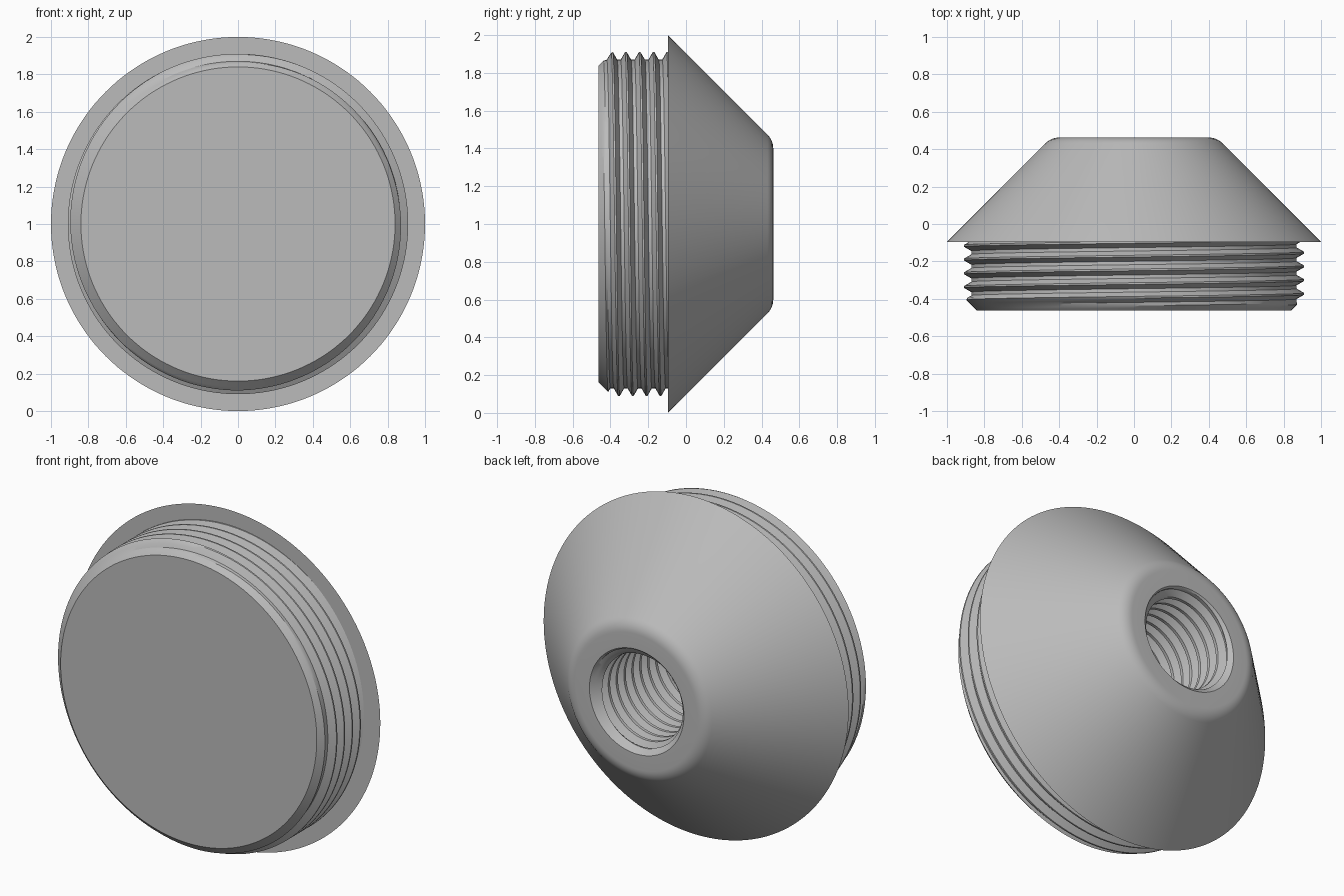
import bpy, bmesh, math

SEGMENTS = 144
PITCH = 0.0733
FRONT, FLANGE, BACK, FLOOR = -0.462, -0.095, 0.462, -0.28

if "Cube" in bpy.data.objects:
    bpy.data.objects.remove(bpy.data.objects["Cube"])

metal = bpy.data.materials.new("plain grey")
metal.use_nodes = True
grey = (0.5, 0.5, 0.5, 1)
metal.diffuse_color = grey
metal.node_tree.nodes["Principled BSDF"].inputs["Base Color"].default_value = grey


def sweep(name, rows):
    """Skin rows round the y axis; each row maps an angle to (radius, y)."""
    bm = bmesh.new()
    grid = []
    for row in rows:
        line = []
        for j in range(SEGMENTS + 1):
            a = math.tau * j / SEGMENTS
            r, y = row(a)
            line.append(bm.verts.new((r * math.sin(a), y, 1 + r * math.cos(a))))
        grid.append(line)
    for low, high in zip(grid, grid[1:]):
        for j in range(SEGMENTS):
            bm.faces.new((low[j], low[j + 1], high[j + 1], high[j]))
    bmesh.ops.remove_doubles(bm, verts=bm.verts, dist=0.0001)
    bmesh.ops.dissolve_degenerate(bm, edges=bm.edges, dist=0.0001)
    mesh = bpy.data.meshes.new(name)
    bm.to_mesh(mesh)
    bm.free()
    mesh.materials.append(metal)
    obj = bpy.data.objects.new(name, mesh)
    bpy.context.collection.objects.link(obj)
    bpy.ops.object.select_all(action='DESELECT')
    obj.select_set(True)
    bpy.context.view_layer.objects.active = obj
    bpy.ops.object.shade_smooth_by_angle(angle=math.radians(28))
    return obj


def ring(r, y):
    return lambda a: (r, y)


def thread_rows(y0, y1, minor, major, phase, limit):
    """Rows following a right-handed helix, trimmed to y0..y1."""
    def make(u):
        def row(a):
            turn = a / math.tau
            y = min(max(phase + PITCH * (u + turn), y0), y1)
            v = (y - phase) / PITCH - turn
            d = abs(v - round(v))
            h = min(max((0.375 - d) / 0.3125, 0), 1)
            return limit(minor + (major - minor) * h, y), y
        return row

    first = math.floor((y0 - phase) / PITCH) - 2
    last = math.ceil((y1 - phase) / PITCH) + 2
    knots = (-0.375, -0.22, -0.0625, 0.0625, 0.22, 0.375)
    return [make(k + u) for k in range(first, last) for u in knots]


# Conical body: flange underside, cone, rounded shoulder, flat rim
corner, tangent = 0.443, 0.043
fillet = tangent / math.tan(math.pi / 8)
body = [(0.86, FLANGE), (1, FLANGE)]
for i in range(7):
    a = math.radians(45 * (1 - i / 6))
    body.append((corner - tangent + fillet * math.sin(a),
                 BACK - fillet * (1 - math.cos(a))))
body.append((0.31, BACK))
sweep("conical_body", [ring(*p) for p in body])

# Outer thread with chamfered start and closed front face
outer = thread_rows(FRONT, FLANGE, 0.87, 0.91, -0.245,
                    lambda r, y: min(r, 0.84 + y - FRONT))
sweep("outer_thread", [ring(0, FRONT)] + outer)

# Blind threaded hole with chamfered mouth and flat floor
inner = thread_rows(FLOOR, BACK, 0.26, 0.30, 0.0,
                    lambda r, y: max(r, 0.31 - (BACK - y)))
sweep("threaded_hole", inner[::-1] + [ring(0, FLOOR)])
